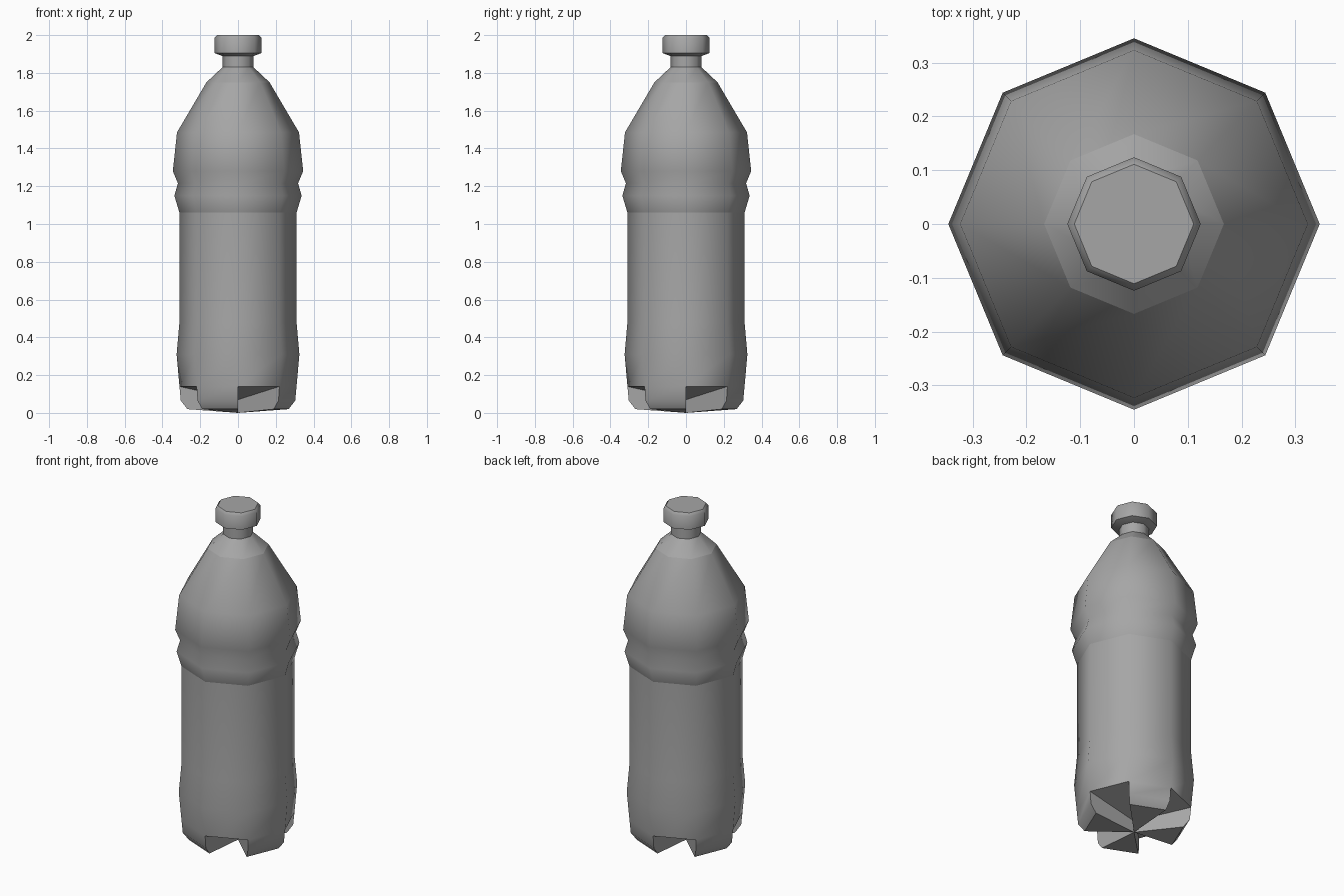
import bpy, bmesh
from math import cos, sin, pi, radians

SIDES = 8

cube = bpy.data.objects.get("Cube")
if cube:
    bpy.data.objects.remove(cube, do_unlink=True)

grey = bpy.data.materials.new("plain grey")
grey.use_nodes = True
colour = (0.38, 0.38, 0.38, 1)
grey.diffuse_color = colour
grey.node_tree.nodes["Principled BSDF"].inputs["Base Color"].default_value = colour


def add_ring(bm, r, z):
    return [bm.verts.new((r * cos(2 * pi * i / SIDES), r * sin(2 * pi * i / SIDES), z))
            for i in range(SIDES)]


def bridge(bm, low, high, sides=range(SIDES)):
    for i in sides:
        j = (i + 1) % SIDES
        bm.faces.new((low[i], low[j], high[j], high[i]))


def lathe(bm, profile):
    rings = [add_ring(bm, r, z) for r, z in profile]
    for low, high in zip(rings, rings[1:]):
        bridge(bm, low, high)
    return rings


def finish(bm, name, sharp_heights=()):
    bmesh.ops.recalc_face_normals(bm, faces=bm.faces)
    mesh = bpy.data.meshes.new(name)
    bm.to_mesh(mesh)
    bm.free()
    mesh.materials.append(grey)
    obj = bpy.data.objects.new(name, mesh)
    bpy.context.collection.objects.link(obj)
    bpy.ops.object.select_all(action="DESELECT")
    obj.select_set(True)
    bpy.context.view_layer.objects.active = obj
    bpy.ops.object.shade_smooth_by_angle(angle=radians(50))
    # keep the horizontal creases crisp
    for e in mesh.edges:
        a, b = (mesh.vertices[v].co.z for v in e.vertices)
        if any(abs(a - h) < 0.001 and abs(b - h) < 0.001 for h in sharp_heights):
            e.use_edge_sharp = True
    return obj


# Bottle wall from the top of the foot notches to the neck
bm = bmesh.new()
rings = lathe(bm, [(0.31, 0.14), (0.325, 0.31), (0.31, 0.48), (0.31, 1.06),
                   (0.337, 1.15), (0.318, 1.215), (0.345, 1.28), (0.323, 1.485),
                   (0.167, 1.75), (0.082, 1.83), (0.082, 1.9)])

# Four wedge feet alternating with four notches
top = rings[0]
mid = add_ring(bm, 0.303, 0.065)
low = add_ring(bm, 0.268, 0.02)
tip = bm.verts.new((0, 0, 0))
hub = bm.verts.new((0, 0, 0.07))
feet = range(1, SIDES, 2)
bridge(bm, mid, top, feet)
bridge(bm, low, mid, feet)
for i in range(SIDES):
    j = (i + 1) % SIDES
    if i in feet:
        bm.faces.new((low[j], low[i], tip))
    else:
        bm.faces.new((top[j], top[i], hub))
    bm.faces.new((top[i], mid[i], low[i], tip, hub))
finish(bm, "bottle_body", (0.02, 1.06, 1.75, 1.83))

# Screw cap
bm = bmesh.new()
rings = lathe(bm, [(0.08, 1.888), (0.124, 1.905), (0.124, 1.985), (0.111, 2.0)])
bm.faces.new(rings[-1])
bm.faces.new(rings[0][::-1])
finish(bm, "bottle_cap", (1.905, 2.0))
